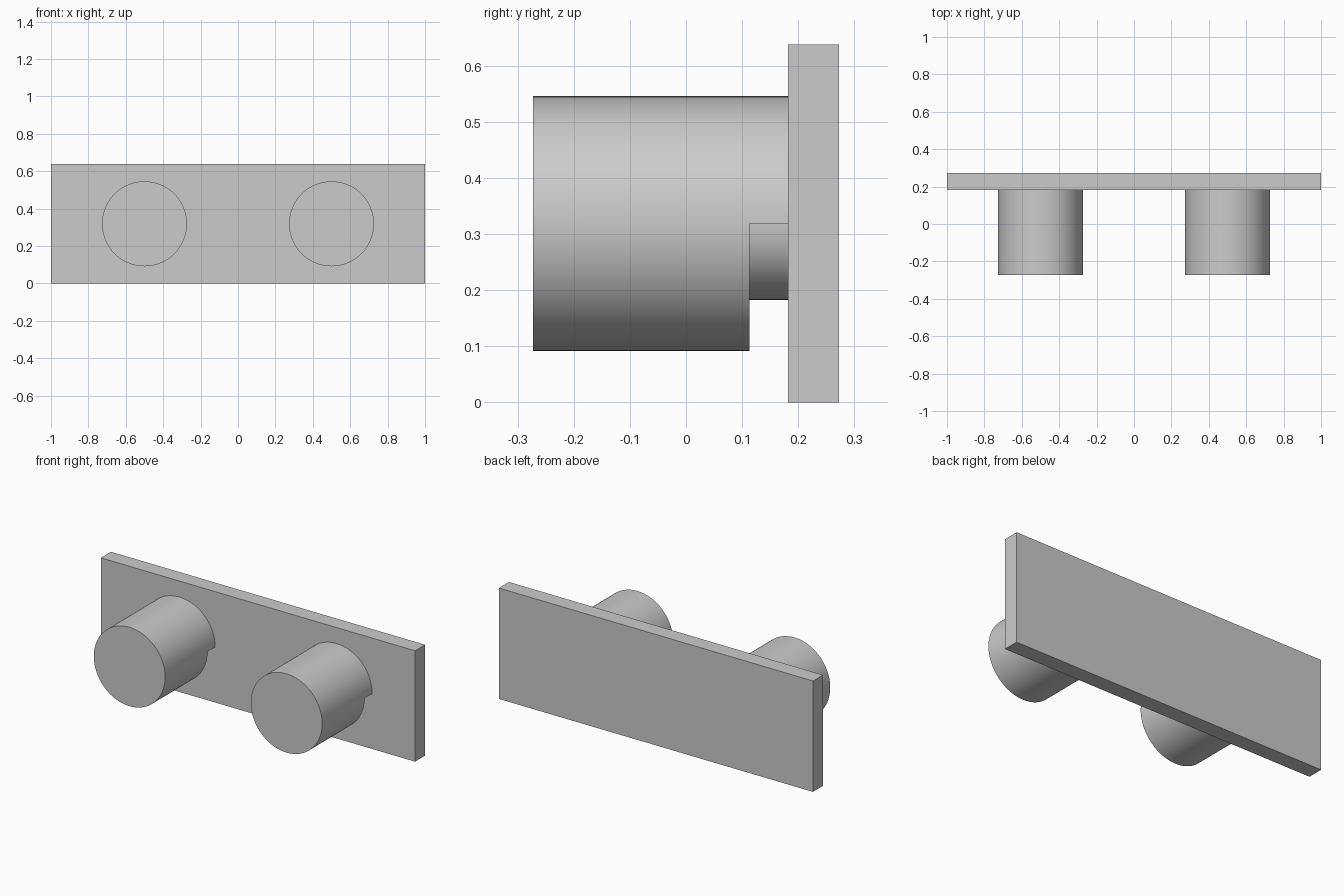
import bpy
import bmesh
from math import cos, sin, pi, radians

cube = bpy.data.objects.get("Cube")
if cube:
    bpy.data.objects.remove(cube, do_unlink=True)

HEIGHT = 0.638
PLATE_FRONT, PLATE_BACK = 0.182, 0.273
PEG_FRONT, STEP_Y = -0.273, 0.113
PEG_RADIUS, NECK_RADIUS = 0.227, 0.136
HALF_STEPS = 48

grey = bpy.data.materials.new("light_grey")
grey.use_nodes = True
grey.diffuse_color = (0.6, 0.6, 0.6, 1)
grey.node_tree.nodes["Principled BSDF"].inputs["Base Color"].default_value = (0.6, 0.6, 0.6, 1)


def add_object(name, bm, location):
    bmesh.ops.recalc_face_normals(bm, faces=bm.faces)
    mesh = bpy.data.meshes.new(name)
    bm.to_mesh(mesh)
    bm.free()
    mesh.materials.append(grey)
    obj = bpy.data.objects.new(name, mesh)
    obj.location = location
    bpy.context.collection.objects.link(obj)
    return obj


def section(bm, y, lower_radius):
    """Ring with a full-size upper half and a chosen lower half radius."""
    ring = []
    for start, radius in ((0, PEG_RADIUS), (pi, lower_radius)):
        for i in range(HALF_STEPS + 1):
            a = start + pi * i / HALF_STEPS
            ring.append(bm.verts.new((radius * cos(a), y, radius * sin(a))))
    return ring


def make_peg(name, x):
    bm = bmesh.new()
    rings = [section(bm, PEG_FRONT, PEG_RADIUS),
             section(bm, STEP_Y, PEG_RADIUS),
             section(bm, STEP_Y, NECK_RADIUS),
             section(bm, PLATE_FRONT, NECK_RADIUS)]
    count = len(rings[0])
    for a, b in zip(rings, rings[1:]):
        for i in range(count):
            j = (i + 1) % count
            bm.faces.new((a[i], a[j], b[j], b[i]))
    bm.faces.new(rings[0])
    bm.faces.new(rings[-1])
    bmesh.ops.remove_doubles(bm, verts=bm.verts, dist=0.0001)
    peg = add_object(name, bm, (x, 0, HEIGHT / 2))
    bpy.ops.object.select_all(action='DESELECT')
    peg.select_set(True)
    bpy.context.view_layer.objects.active = peg
    bpy.ops.object.shade_smooth_by_angle(angle=radians(30))


# Back plate
bm = bmesh.new()
bmesh.ops.create_cube(bm, size=1)
bmesh.ops.scale(bm, vec=(2, PLATE_BACK - PLATE_FRONT, HEIGHT), verts=bm.verts)
add_object("back_plate", bm, (0, (PLATE_FRONT + PLATE_BACK) / 2, HEIGHT / 2))

# Round pegs, undercut below where they meet the plate
make_peg("left_peg", 0.5)
make_peg("right_peg", -0.5)
